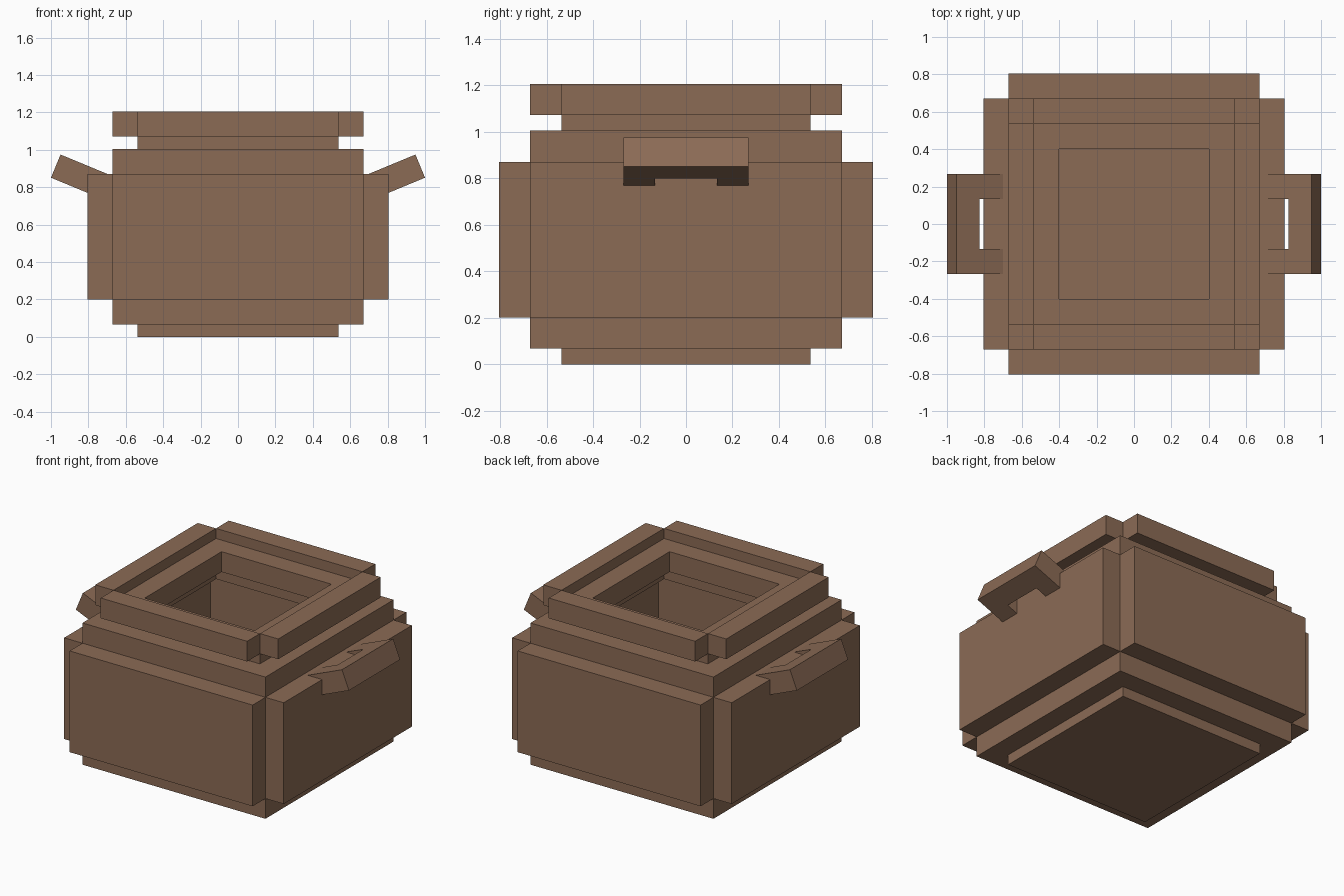
import bpy, bmesh
from math import radians
from mathutils import Matrix

cube = bpy.data.objects.get("Cube")
if cube:
    bpy.data.objects.remove(cube)

U = 0.134  # thickness shared by every slab

clay = bpy.data.materials.new("brown clay")
clay.use_nodes = True
clay.diffuse_color = (0.26, 0.147, 0.091, 1)
clay.node_tree.nodes["Principled BSDF"].inputs["Base Color"].default_value = clay.diffuse_color


def finish(name, bm):
    bmesh.ops.recalc_face_normals(bm, faces=bm.faces)
    mesh = bpy.data.meshes.new(name)
    bm.to_mesh(mesh)
    bm.free()
    mesh.materials.append(clay)
    obj = bpy.data.objects.new(name, mesh)
    bpy.context.collection.objects.link(obj)
    return obj


def prism(name, outline, z0, z1):
    """Extrude a flat outline upward from z0 to z1."""
    bm = bmesh.new()
    face = bm.faces.new([bm.verts.new((x, y, z0)) for x, y in outline])
    top = bmesh.ops.extrude_face_region(bm, geom=[face])["geom"]
    bmesh.ops.translate(bm, vec=(0, 0, z1 - z0),
                        verts=[v for v in top if isinstance(v, bmesh.types.BMVert)])
    return finish(name, bm)


def square(x0, x1, y0, y1):
    return [(x0, y0), (x1, y0), (x1, y1), (x0, y1)]


def ring(name, outer, inner, z0, z1):
    """Square frame with a square opening."""
    bm = bmesh.new()
    loops = [[bm.verts.new((x, y, z)) for x, y in square(-r, r, -r, r)]
             for r, z in ((outer, z0), (outer, z1), (inner, z1), (inner, z0))]
    for a, b in zip(loops, loops[1:] + loops[:1]):
        for i in range(4):
            j = (i + 1) % 4
            bm.faces.new((a[i], a[j], b[j], b[i]))
    return finish(name, bm)


# Stacked floor, shoulder and neck
prism("base", square(-4 * U, 4 * U, -4 * U, 4 * U), 0, U)
ring("lower_frame", 5 * U, 4 * U, U / 2, 1.5 * U)
ring("shoulder_frame", 5 * U, 4 * U, 6.5 * U, 7.5 * U)
ring("neck", 4 * U, 3 * U, 7.5 * U, 8.5 * U)

# Walls and rim bars on all four sides, leaving open corner notches
for i, side in enumerate(("left", "back", "right", "front")):
    turn = Matrix.Rotation(radians(90 * i), 4, "Z")
    wall = prism(side + "_wall", square(5 * U, 6 * U, -5 * U, 5 * U), 1.5 * U, 6.5 * U)
    rim = prism(side + "_rim_bar", square(4 * U, 5 * U, -4 * U, 4 * U), 8 * U, 9 * U)
    for part in (wall, rim):
        part.data.transform(turn)

# U-shaped handles tilted upward, origin at the outer lower edge
grip = [(0, -2 * U), (0, 2 * U), (-2 * U, 2 * U), (-2 * U, U),
        (-U, U), (-U, -U), (-2 * U, -U), (-2 * U, -2 * U)]
for side, angle in (("left", 0), ("right", 180)):
    handle = prism(side + "_handle", grip, 0, U)
    handle.data.transform(Matrix.Rotation(radians(angle), 4, "Z")
                          @ Matrix.Translation((1, 0, 0.851))
                          @ Matrix.Rotation(radians(-22.5), 4, "Y"))
